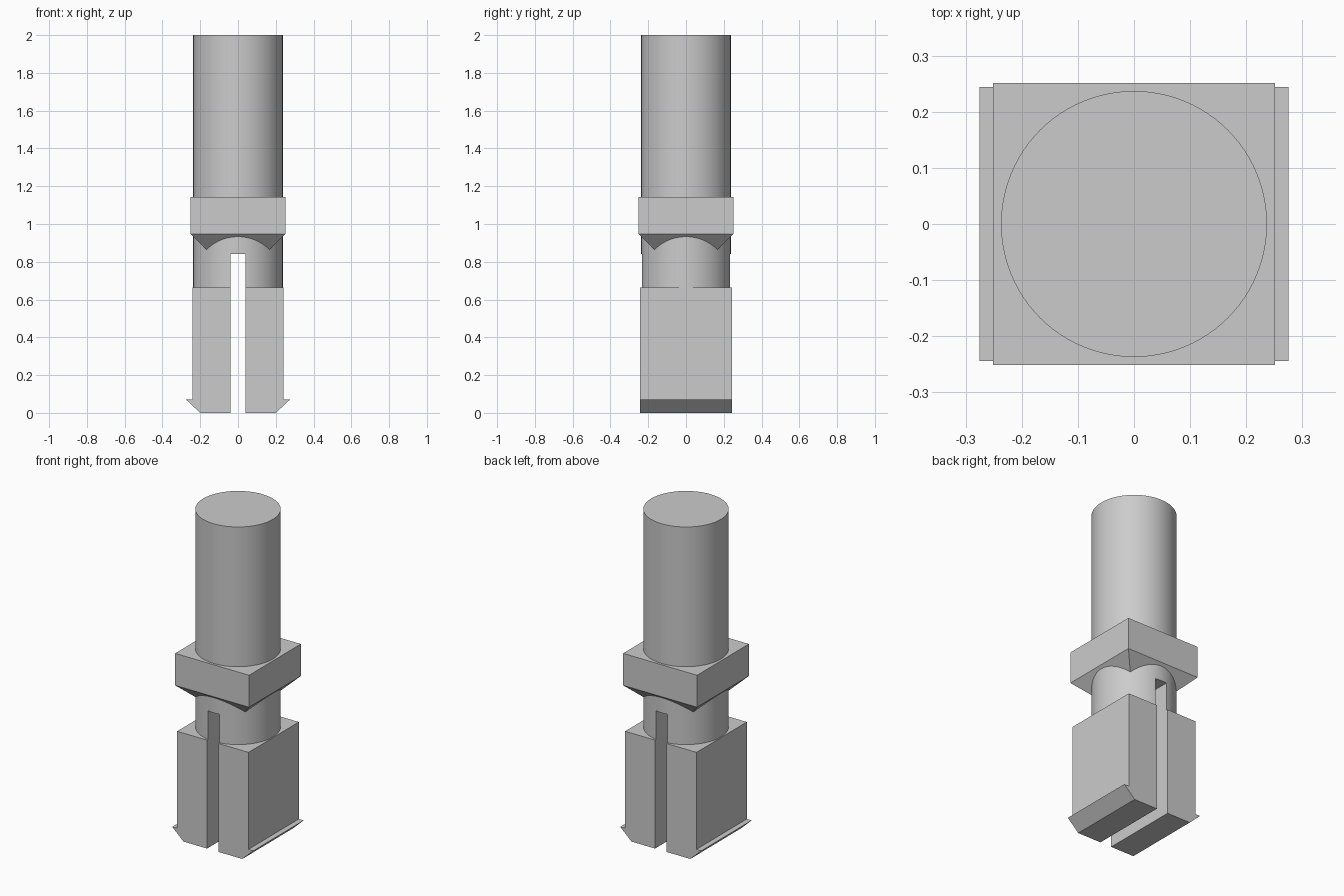
import bpy
import bmesh
import math

cube = bpy.data.objects.get("Cube")
if cube:
    bpy.data.objects.remove(cube, do_unlink=True)

# Single plain material
grey = bpy.data.materials.new("light_grey")
grey.use_nodes = True
colour = (0.6, 0.6, 0.6, 1)
grey.diffuse_color = colour
grey.node_tree.nodes["Principled BSDF"].inputs["Base Color"].default_value = colour

RADIUS = 0.237
SLOT = 0.039        # half width of the slot between the legs
SLOT_TOP = 0.84
LEG_TOP = 0.665
COLLAR = 0.251      # half width of the square collar
COLLAR_LOW, COLLAR_HIGH = 0.947, 1.143


def make_object(name, bm):
    bmesh.ops.recalc_face_normals(bm, faces=bm.faces)
    mesh = bpy.data.meshes.new(name)
    bm.to_mesh(mesh)
    bm.free()
    mesh.materials.append(grey)
    obj = bpy.data.objects.new(name, mesh)
    bpy.context.collection.objects.link(obj)
    return obj


def extrude_y(name, profile, half_depth):
    """Extrude an x-z outline symmetrically along y."""
    bm = bmesh.new()
    face = bm.faces.new([bm.verts.new((x, -half_depth, z)) for x, z in profile])
    new = bmesh.ops.extrude_face_region(bm, geom=[face])["geom"]
    moved = [v for v in new if isinstance(v, bmesh.types.BMVert)]
    bmesh.ops.translate(bm, verts=moved, vec=(0, 2 * half_depth, 0))
    return make_object(name, bm)


# Round shaft, with its lower end split by the slot
bpy.ops.mesh.primitive_cylinder_add(vertices=96, radius=RADIUS, depth=2 - LEG_TOP,
                                    location=(0, 0, (2 + LEG_TOP) / 2))
shaft = bpy.context.object
shaft.name = "shaft"
shaft.data.materials.append(grey)

slot_cutter = extrude_y("slot_cutter", [(-SLOT, 0.5), (SLOT, 0.5),
                                        (SLOT, SLOT_TOP), (-SLOT, SLOT_TOP)], 0.4)
cut = shaft.modifiers.new("slot", "BOOLEAN")
cut.operation = "DIFFERENCE"
cut.solver = "EXACT"
cut.object = slot_cutter
bpy.context.view_layer.objects.active = shaft
bpy.ops.object.modifier_apply(modifier=cut.name)
bpy.data.objects.remove(slot_cutter, do_unlink=True)
bpy.ops.object.select_all(action="DESELECT")
shaft.select_set(True)
bpy.ops.object.shade_smooth_by_angle(angle=math.radians(30))

# Square collar with a 45 degree taper underneath, ending inside the shaft
bm = bmesh.new()
taper = 0.09
rings = []
for half, z in ((COLLAR - taper, COLLAR_LOW - taper), (COLLAR, COLLAR_LOW), (COLLAR, COLLAR_HIGH)):
    rings.append([bm.verts.new((sx * half, sy * half, z))
                  for sx, sy in ((-1, -1), (1, -1), (1, 1), (-1, 1))])
for low, high in zip(rings, rings[1:]):
    for i in range(4):
        j = (i + 1) % 4
        bm.faces.new((low[i], low[j], high[j], high[i]))
bm.faces.new(rings[0])
bm.faces.new(rings[-1])
make_object("collar", bm)

# Two clip legs with hooked feet
for name, side in (("left_leg", 1), ("right_leg", -1)):
    outline = [(SLOT, 0), (0.2, 0), (0.275, 0.07), (0.242, 0.07),
               (0.242, LEG_TOP), (SLOT, LEG_TOP)]
    extrude_y(name, [(side * x, z) for x, z in outline], 0.244)
